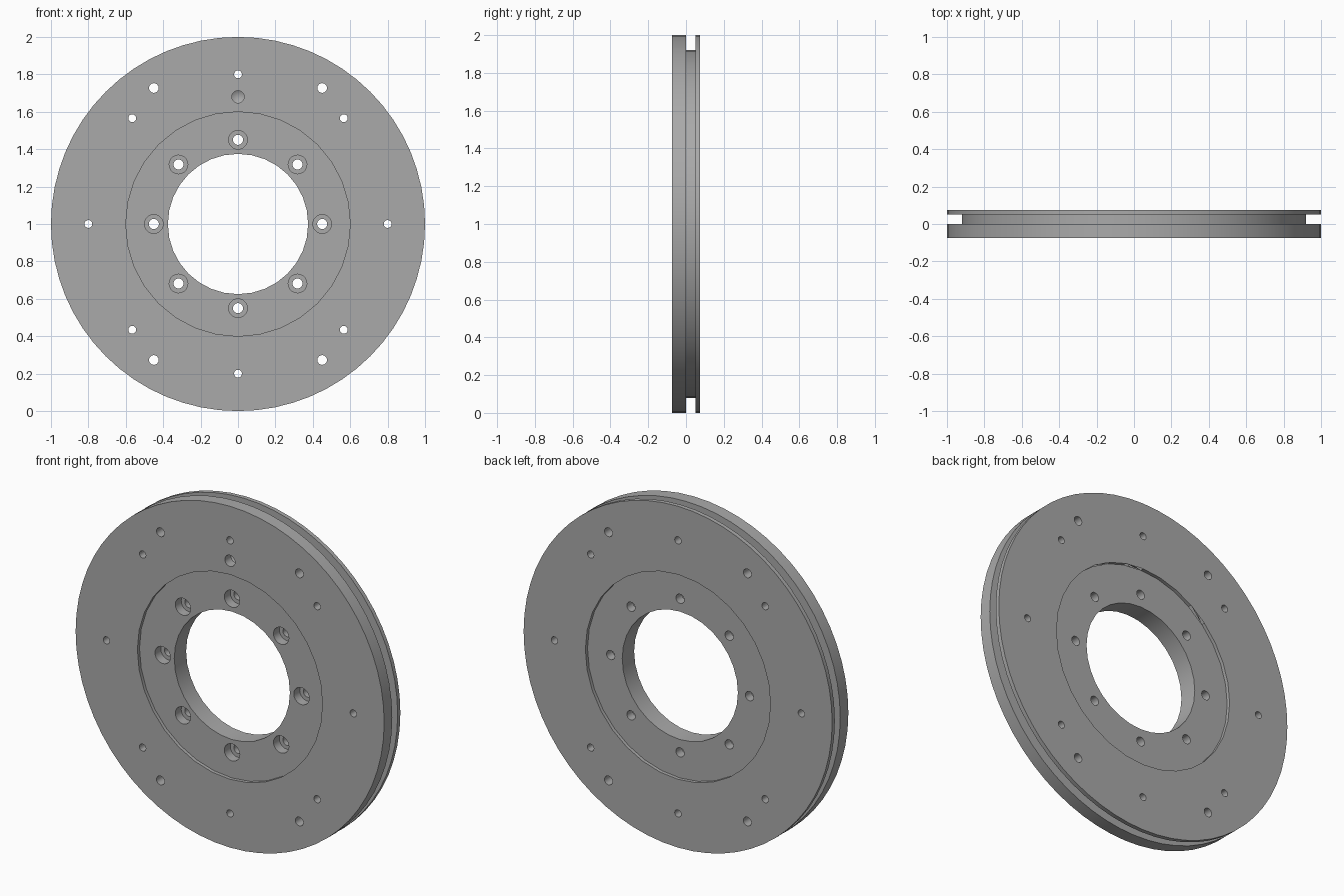
import bpy, bmesh
from math import pi, sin, cos, radians
from mathutils import Vector, Matrix

cube = bpy.data.objects.get("Cube")
if cube:
    bpy.data.objects.remove(cube, do_unlink=True)

steel = bpy.data.materials.new("plain grey metal")
steel.use_nodes = True
GREY = (0.4, 0.4, 0.4, 1)
steel.diffuse_color = GREY
steel.node_tree.nodes["Principled BSDF"].inputs["Base Color"].default_value = GREY

HALF = 0.075      # half thickness of the plate
RECESS = 0.055    # half thickness of the inner hub
OUT = 0.2         # cutters reach past the faces


def lathe(bm, profile, sides, x=0, z=1):
    """Spin (radius, y) points about an axis along y through (x, z)."""
    centre = Vector((x, 0, z))
    verts = [bm.verts.new(centre + Vector((r, y, 0))) for r, y in profile]
    edges = [bm.edges.new(pair) for pair in zip(verts, verts[1:])]
    ring = bmesh.ops.spin(bm, geom=verts + edges, cent=centre, axis=(0, 1, 0),
                          angle=2 * pi, steps=sides, use_merge=True)
    return ring


def finish(bm, name):
    bmesh.ops.remove_doubles(bm, verts=bm.verts, dist=0.0001)
    bmesh.ops.dissolve_degenerate(bm, edges=bm.edges, dist=0.0001)
    bmesh.ops.recalc_face_normals(bm, faces=bm.faces)
    mesh = bpy.data.meshes.new(name)
    bm.to_mesh(mesh)
    bm.free()
    mesh.materials.append(steel)
    obj = bpy.data.objects.new(name, mesh)
    bpy.context.collection.objects.link(obj)
    return obj


# Disc with a groove around its rim
bm = bmesh.new()
lathe(bm, [(0, -HALF), (1, -HALF), (1, 0), (0.92, 0), (0.92, 0.05),
           (1, 0.05), (1, HALF), (0, HALF)], 64)
disc = finish(bm, "grooved_disc")

# Centre bore and the shallow recess on both faces
bm = bmesh.new()
lathe(bm, [(0, -OUT), (0.6, -OUT), (0.6, -RECESS), (0.375, -RECESS),
           (0.375, RECESS), (0.6, RECESS), (0.6, OUT), (0, OUT)], 32)
bore = finish(bm, "bore_cutter")

# Bolt holes
bm = bmesh.new()
for i in range(8):
    a = i * pi / 4
    # counterbored hub hole
    lathe(bm, [(0, -OUT), (0.05, -OUT), (0.05, 0), (0.027, 0),
               (0.027, OUT), (0, OUT)], 20, 0.45 * cos(a), 1 + 0.45 * sin(a))
    # plain outer hole
    lathe(bm, [(0, -OUT), (0.021, -OUT), (0.021, OUT), (0, OUT)], 16,
          0.8 * cos(a), 1 + 0.8 * sin(a))
for sx in (-1, 1):
    for sz in (-1, 1):
        lathe(bm, [(0, -OUT), (0.026, -OUT), (0.026, OUT), (0, OUT)], 16,
              0.45 * sx, 1 + 0.727 * sz)
# blind drilled hole with a conical bottom
lathe(bm, [(0, -OUT), (0.033, -OUT), (0.033, -0.02), (0, 0)], 20, 0, 1.68)
holes = finish(bm, "hole_cutter")

# Cut the disc and remove the cutters
bpy.context.view_layer.objects.active = disc
for cutter in (bore, holes):
    cutter.hide_render = True
    mod = disc.modifiers.new("cut", 'BOOLEAN')
    mod.operation = 'DIFFERENCE'
    mod.solver = 'EXACT'
    mod.object = cutter
    bpy.ops.object.modifier_apply(modifier=mod.name)
    bpy.data.objects.remove(cutter, do_unlink=True)

for o in bpy.context.selected_objects:
    o.select_set(False)
disc.select_set(True)
bpy.ops.object.shade_smooth_by_angle(angle=radians(30))
